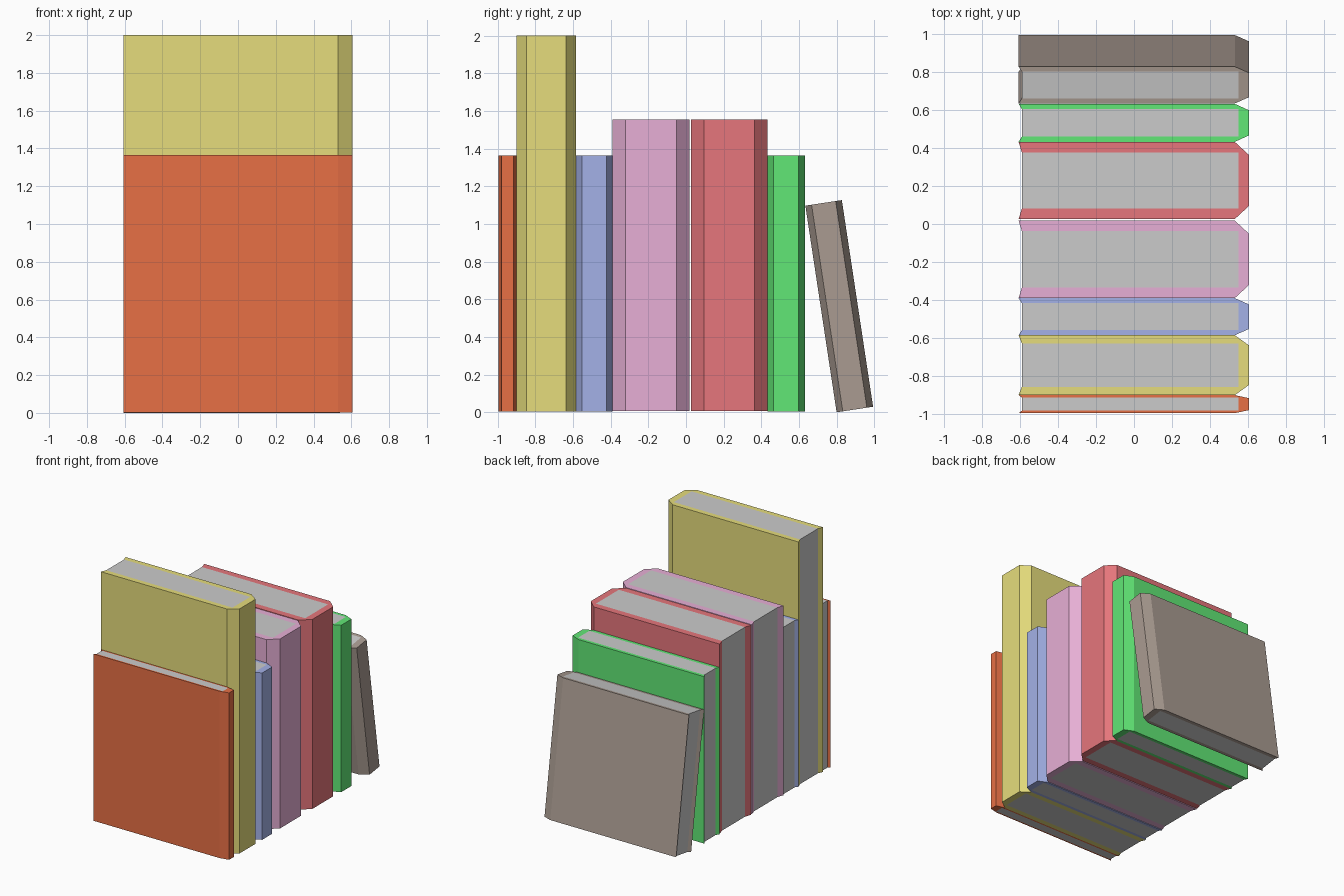
import bpy, bmesh, math

if "Cube" in bpy.data.objects:
    bpy.data.objects.remove(bpy.data.objects["Cube"])


def prism(name, profile, height, loc, tilt=0.0, color=None):
    """Extrude an xy profile straight up into a solid object."""
    bm = bmesh.new()
    face = bm.faces.new([bm.verts.new((x, y, 0)) for x, y in profile])
    ext = bmesh.ops.extrude_face_region(bm, geom=[face], use_keep_orig=True)
    verts = [v for v in ext["geom"] if isinstance(v, bmesh.types.BMVert)]
    bmesh.ops.translate(bm, verts=verts, vec=(0, 0, height))
    bmesh.ops.recalc_face_normals(bm, faces=bm.faces)
    mesh = bpy.data.meshes.new(name)
    bm.to_mesh(mesh)
    bm.free()
    obj = bpy.data.objects.new(name, mesh)
    bpy.context.collection.objects.link(obj)
    obj.location = loc
    obj.rotation_euler.x = tilt
    if color:
        mat = bpy.data.materials.new(name + "_color")
        mat.diffuse_color = (*color, 1)
        mat.use_nodes = True
        mat.node_tree.nodes["Principled BSDF"].inputs["Base Color"].default_value = mat.diffuse_color
        mesh.materials.append(mat)
    return obj


def book(name, y, z, thick, height, color, tilt=0.0):
    s, c = 0.17 * thick, 0.135 * thick      # spine chamfer, cover board depth
    half = [(-0.59, c), (-0.607, 0), (0.53, 0), (0.605, s)]
    inner = (0.55, c)

    def flip(p):
        return (p[0], thick - p[1])

    # C-shaped cover with a chamfered spine
    cover = half + [flip(p) for p in reversed(half)] + [flip(inner), inner]
    prism(name + "_cover", cover, height, (0, y, z), tilt, color)
    # grey page block filling the cover
    pages = [half[0], inner, flip(inner), flip(half[0])]
    prism(name + "_pages", pages, height, (0, y, z), tilt)


# name, y start, z base, thickness, height, colour
BOOKS = [
    ("thin_red_book", -0.995, 0.003, 0.095, 1.362, (0.80, 0.16, 0.06)),
    ("tall_yellow_book", -0.90, 0.003, 0.315, 1.997, (0.79, 0.72, 0.20)),
    ("blue_book", -0.585, 0.003, 0.195, 1.362, (0.37, 0.44, 0.80)),
    ("pink_book", -0.39, 0.008, 0.408, 1.547, (0.80, 0.43, 0.67)),
    ("thick_red_book", 0.026, 0.008, 0.406, 1.547, (0.79, 0.18, 0.20)),
    ("green_book", 0.432, 0.003, 0.2, 1.362, (0.12, 0.80, 0.18)),
]
for b in BOOKS:
    book(*b)

# short book leaning on the row
book("leaning_brown_book", 0.80, 0.0, 0.196, 1.11, (0.40, 0.33, 0.285),
     math.radians(8.6))
